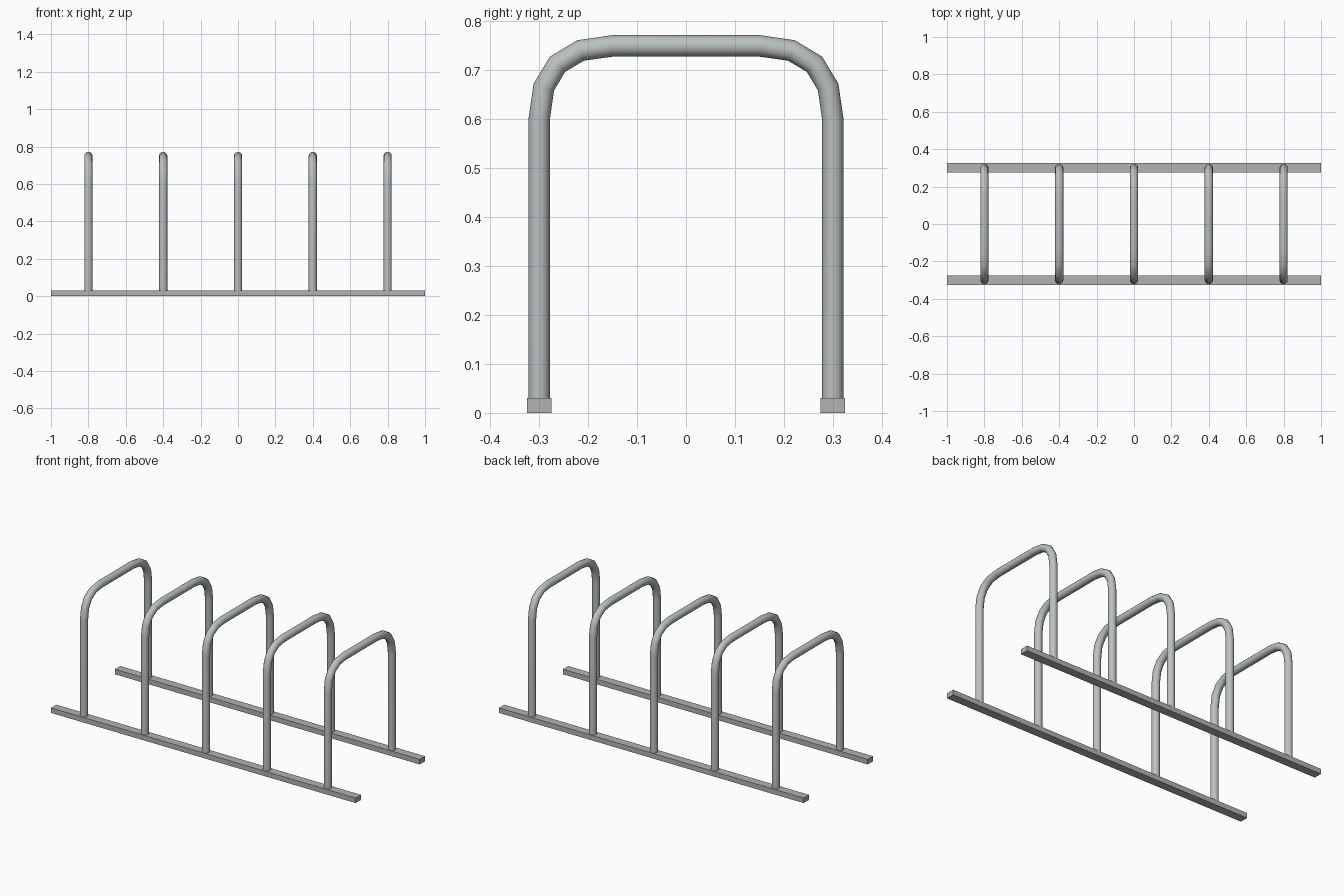
import bpy, bmesh, math

if "Cube" in bpy.data.objects:
    bpy.data.objects.remove(bpy.data.objects["Cube"])

def material(name, col):
    m = bpy.data.materials.new(name)
    m.diffuse_color = (*col, 1)
    m.use_nodes = True
    m.node_tree.nodes["Principled BSDF"].inputs["Base Color"].default_value = m.diffuse_color
    return m

hoop_mat = material("galvanised_steel", (0.50, 0.53, 0.53))
rail_mat = material("grey_steel", (0.45, 0.45, 0.45))

R, SIDES, STEPS = 0.022, 12, 4

def finish(bm, name, mat):
    bmesh.ops.recalc_face_normals(bm, faces=bm.faces)
    me = bpy.data.meshes.new(name)
    bm.to_mesh(me)
    bm.free()
    me.materials.append(mat)
    ob = bpy.data.objects.new(name, me)
    bpy.context.collection.objects.link(ob)
    return ob

# Half of the hoop path as (y, z, normal angle): leg, then quadratic bend
half = [(0.3, 0.02, 0.0)]
for i in range(STEPS + 1):
    t = i / STEPS
    half.append((0.3 - 0.15 * t * t, 0.6 + 0.15 * (1 - (1 - t) ** 2), math.atan2(t, 1 - t)))
path = half + [(-y, z, math.pi - a) for y, z, a in reversed(half)]

# Bent tube hoops
def hoop(name, x):
    bm = bmesh.new()
    rings = []
    for y, z, a in path:
        ring = []
        for k in range(SIDES):
            u = 2 * math.pi * k / SIDES
            d = R * math.cos(u)
            ring.append(bm.verts.new((x + R * math.sin(u), y + d * math.cos(a), z + d * math.sin(a))))
        rings.append(ring)
    for r0, r1 in zip(rings, rings[1:]):
        for k in range(SIDES):
            n = (k + 1) % SIDES
            bm.faces.new((r0[k], r0[n], r1[n], r1[k]))
    bm.faces.new(rings[0])
    bm.faces.new(rings[-1])
    ob = finish(bm, name, hoop_mat)
    bpy.ops.object.select_all(action='DESELECT')
    ob.select_set(True)
    bpy.context.view_layer.objects.active = ob
    bpy.ops.object.shade_smooth_by_angle(angle=math.radians(40))

for i in range(5):
    hoop(f"hoop_{i + 1}", -0.8 + 0.4 * i)

# Ground rails
for name, y in (("front_rail", -0.3), ("back_rail", 0.3)):
    bm = bmesh.new()
    bmesh.ops.create_cube(bm, size=1)
    bmesh.ops.scale(bm, vec=(2, 0.05, 0.03), verts=bm.verts)
    bmesh.ops.translate(bm, vec=(0, y, 0.015), verts=bm.verts)
    finish(bm, name, rail_mat)
